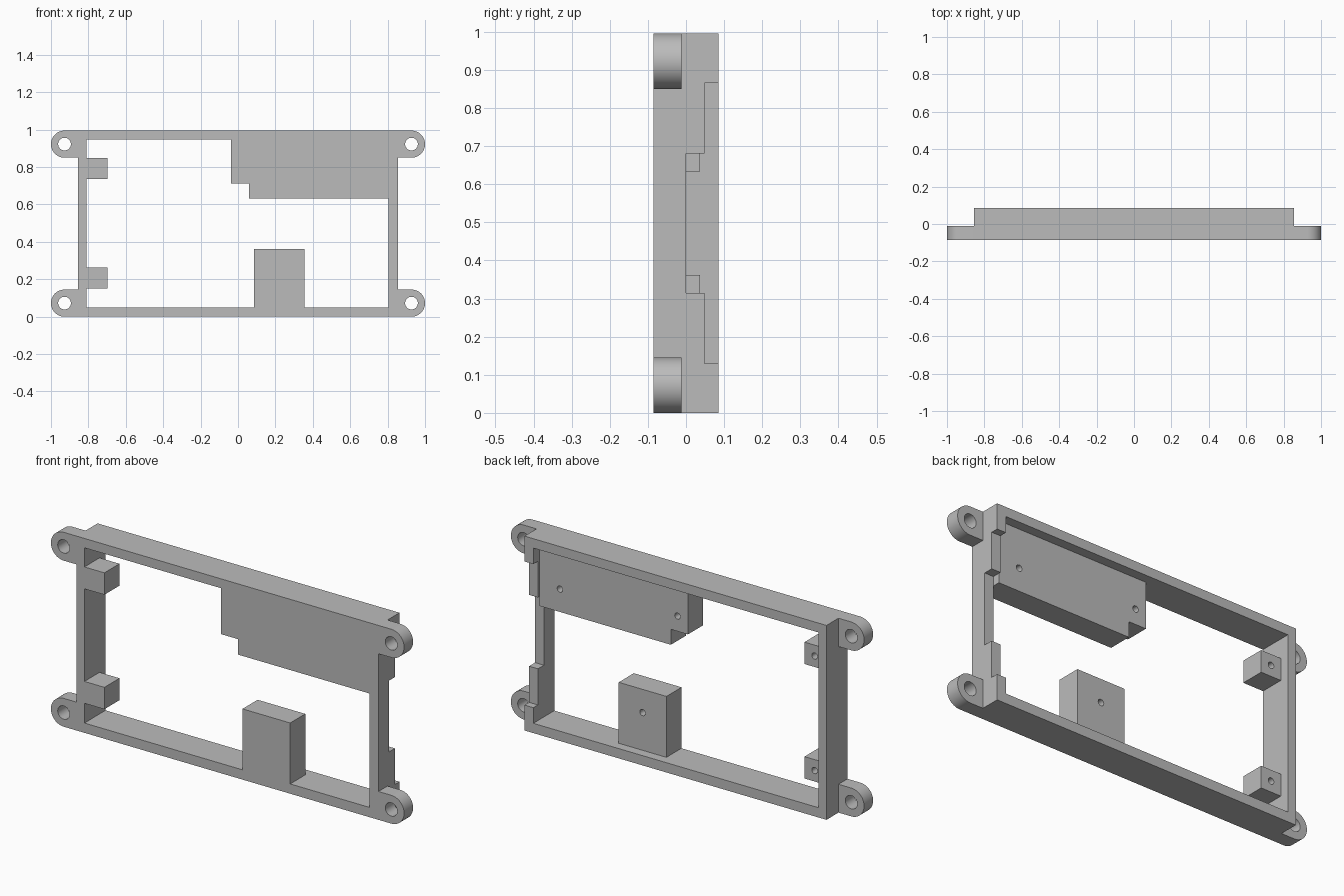
import bpy
import bmesh
from math import pi, sin, cos

cube = bpy.data.objects.get("Cube")
if cube:
    bpy.data.objects.remove(cube, do_unlink=True)

grey = bpy.data.materials.new("plain grey")
grey.use_nodes = True
colour = (0.5, 0.5, 0.5, 1)
grey.diffuse_color = colour
grey.node_tree.nodes["Principled BSDF"].inputs["Base Color"].default_value = colour

FRONT, BACK, PAD_BACK, EAR_BACK = -0.085, 0.085, 0.037, -0.012
HEIGHT, WALL = 0.995, 0.855
LEFT_IN, RIGHT_IN, LOW_IN, TOP_IN = 0.805, -0.81, 0.05, 0.947


def prism(name, outline, y0, y1):
    """Extrude an x-z outline from y0 to y1."""
    bm = bmesh.new()
    face = bm.faces.new([bm.verts.new((x, y0, z)) for x, z in outline])
    ext = bmesh.ops.extrude_face_region(bm, geom=[face])
    moved = [v for v in ext["geom"] if isinstance(v, bmesh.types.BMVert)]
    bmesh.ops.translate(bm, verts=moved, vec=(0, y1 - y0, 0))
    bmesh.ops.recalc_face_normals(bm, faces=bm.faces)
    mesh = bpy.data.meshes.new(name)
    bm.to_mesh(mesh)
    bm.free()
    mesh.materials.append(grey)
    obj = bpy.data.objects.new(name, mesh)
    bpy.context.collection.objects.link(obj)
    return obj


def rect(x0, x1, z0, z1):
    return [(x0, z0), (x1, z0), (x1, z1), (x0, z1)]


def arc(cx, cz, r, a0, a1, n):
    angles = [a0 + (a1 - a0) * i / n for i in range(n + 1)]
    return [(cx + r * cos(a), cz + r * sin(a)) for a in angles]


def activate(obj):
    bpy.ops.object.select_all(action="DESELECT")
    obj.select_set(True)
    bpy.context.view_layer.objects.active = obj


def cut(obj, outline, y0, y1):
    """Subtract a prism from obj and discard the cutter."""
    cutter = prism("cutter", outline, y0, y1)
    cutter.hide_render = True
    mod = obj.modifiers.new("cut", "BOOLEAN")
    mod.operation, mod.solver, mod.object = "DIFFERENCE", "EXACT", cutter
    activate(obj)
    bpy.ops.object.modifier_apply(modifier=mod.name)
    bpy.data.objects.remove(cutter, do_unlink=True)


def circle(x, z, r, n):
    return arc(x, z, r, 0, 2 * pi, n)[:-1]


def smooth(obj):
    activate(obj)
    bpy.ops.object.shade_smooth_by_angle(angle=pi / 6)


def screw_holes(obj, *centres):
    for x, z in centres:
        cut(obj, circle(x, z, 0.016, 24), PAD_BACK - 0.08, PAD_BACK + 0.05)
    smooth(obj)


# Rectangular frame, with a stepped recess in the back of its left wall
frame = prism("frame", rect(-WALL, WALL, 0, HEIGHT), FRONT, BACK)
cut(frame, rect(RIGHT_IN, LEFT_IN, LOW_IN, TOP_IN), FRONT - 0.1, BACK + 0.1)
cut(frame, rect(0.75, 0.95, 0.13, 0.865), 0.048, 0.2)
cut(frame, rect(0.75, 0.95, 0.315, 0.68), 0, 0.2)

# Rounded mounting ears at the four corners
R = 0.0725
for side, s in (("left", 1), ("right", -1)):
    for level, z in (("lower", R), ("upper", HEIGHT - R)):
        cx = 1 - R
        outline = [(WALL, z - R)] + arc(cx, z, R, -pi / 2, pi / 2, 32) + [(WALL, z + R)]
        ear = prism(f"{level}_{side}_ear", [(s * x, h) for x, h in outline], FRONT, EAR_BACK)
        cut(ear, circle(s * cx, z, 0.034, 40), FRONT - 0.1, BACK)
        smooth(ear)

# Large upper pad with a stepped lower corner
upper_pad = prism("upper_pad", [(-0.037, TOP_IN), (-0.037, 0.712), (0.06, 0.712),
                                (0.06, 0.633), (LEFT_IN, 0.633), (LEFT_IN, TOP_IN)],
                  FRONT, PAD_BACK)
screw_holes(upper_pad, (0.688, 0.75), (0.022, 0.79))

# Lower pad standing on the bottom rail
lower_pad = prism("lower_pad", rect(0.085, 0.355, LOW_IN, 0.362), FRONT, PAD_BACK)
screw_holes(lower_pad, (0.22, 0.243))

# Two small pads on the right wall
for name, z in (("lower_side_pad", 0.207), ("upper_side_pad", 0.793)):
    pad = prism(name, rect(RIGHT_IN, -0.697, z - 0.056, z + 0.056), FRONT, PAD_BACK)
    screw_holes(pad, (-0.754, z))
